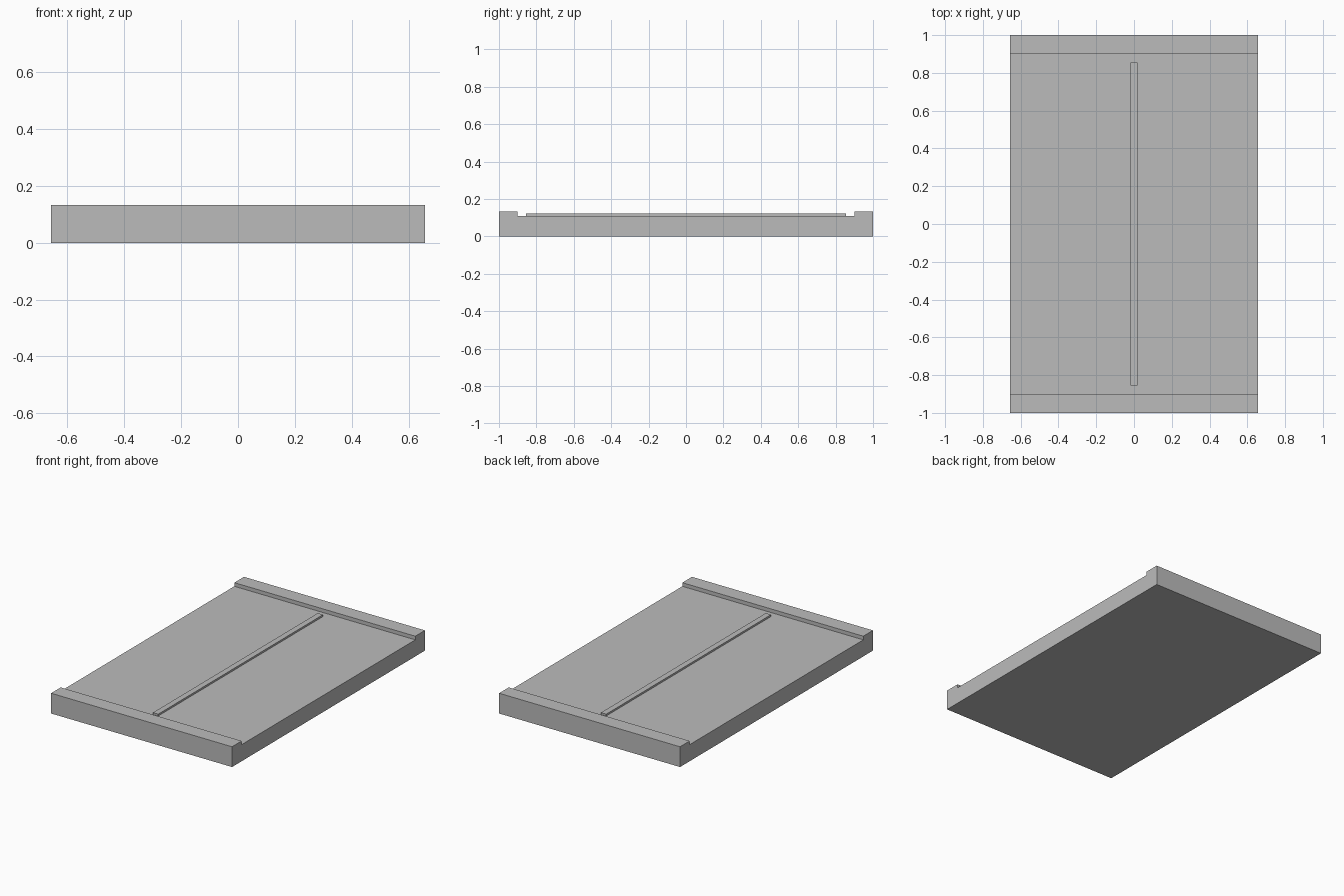
import bpy
import bmesh

cube = bpy.data.objects.get("Cube")
if cube:
    bpy.data.objects.remove(cube, do_unlink=True)

HALF_WIDTH, HALF_LENGTH = 0.657, 1.0
CURB_TOP, DECK_TOP, STRIP_TOP = 0.133, 0.109, 0.121
CURB_INNER = 0.9

# Single grey material
grey = bpy.data.materials.new("plain_grey")
grey.use_nodes = True
colour = (0.5, 0.5, 0.5, 1.0)
grey.diffuse_color = colour
grey.node_tree.nodes["Principled BSDF"].inputs["Base Color"].default_value = colour


def extrude_profile(name, profile, half_width):
    """Extrude a closed (y, z) profile across x."""
    bm = bmesh.new()
    face = bm.faces.new([bm.verts.new((-half_width, y, z)) for y, z in profile])
    result = bmesh.ops.extrude_face_region(bm, geom=[face])
    moved = [v for v in result["geom"] if isinstance(v, bmesh.types.BMVert)]
    bmesh.ops.translate(bm, verts=moved, vec=(2 * half_width, 0, 0))
    bmesh.ops.recalc_face_normals(bm, faces=bm.faces[:])
    mesh = bpy.data.meshes.new(name)
    bm.to_mesh(mesh)
    bm.free()
    mesh.materials.append(grey)
    obj = bpy.data.objects.new(name, mesh)
    bpy.context.collection.objects.link(obj)
    return obj


# Slab with a raised curb at each end
half = [(HALF_LENGTH, 0), (HALF_LENGTH, CURB_TOP),
        (CURB_INNER, CURB_TOP), (CURB_INNER, DECK_TOP)]
slab_profile = half + [(-y, z) for y, z in reversed(half)]
extrude_profile("slab_with_end_curbs", slab_profile, HALF_WIDTH)

# Thin raised strip along the middle of the deck
s = 0.855
extrude_profile("centre_strip",
                [(s, DECK_TOP), (s, STRIP_TOP), (-s, STRIP_TOP), (-s, DECK_TOP)],
                0.019)
